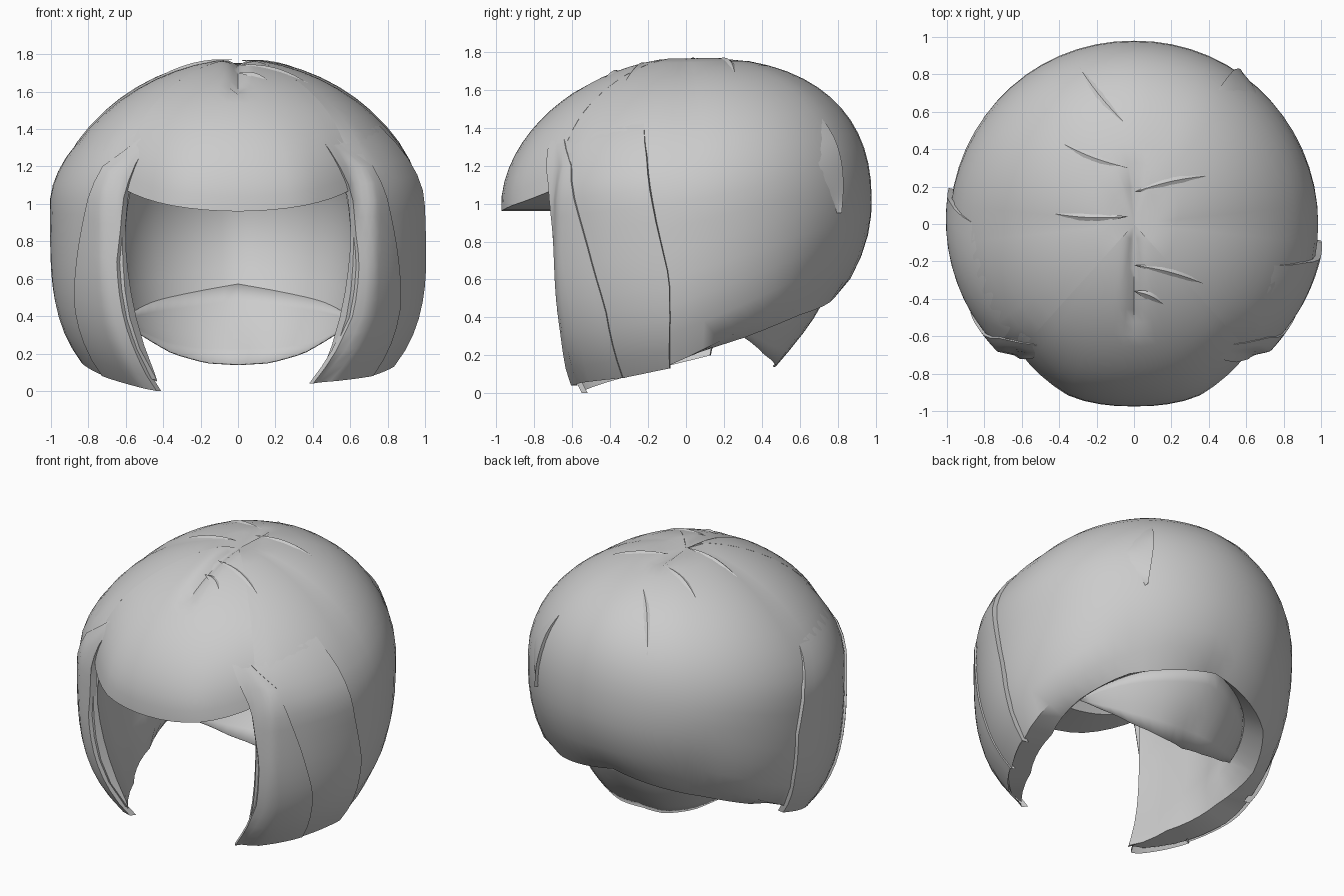
import bpy, bmesh, math
from mathutils import Vector

cube = bpy.data.objects.get("Cube")
if cube:
    bpy.data.objects.remove(cube, do_unlink=True)

hair = bpy.data.materials.new("hair_grey")
hair.use_nodes = True
GREY = (0.6, 0.6, 0.6, 1)
hair.diffuse_color = GREY
hair.node_tree.nodes["Principled BSDF"].inputs["Base Color"].default_value = GREY


def interp(table, a):
    """Piecewise linear lookup in a list of (key, value) pairs."""
    if a <= table[0][0]:
        return table[0][1]
    for (a0, v0), (a1, v1) in zip(table, table[1:]):
        if a <= a1:
            return v0 + (v1 - v0) * (a - a0) / (a1 - a0)
    return table[-1][1]


# Azimuth is in degrees from the front; negative is the -x side
OUTER = [(42, .925), (47, .98), (63, .985), (100, .985), (150, .985), (180, .98)]
FRINGE = [(0, .975), (20, .985), (34, .945), (42, .925)]
INNER = [(42, .91), (60, .79), (90, .69), (108, .69), (140, .77), (180, .86)]
INNER_CURL = [(42, .25), (108, .19), (180, .6)]
POWER = [(0, 1.83), (40, 1.85), (90, 1.8), (150, 2.35), (180, 2.45)]
CURL = [(42, .28), (65, .28), (85, .31), (105, .42), (120, .45), (180, .73)]
CURL_POWER = [(42, 3.5), (90, 4), (140, 2)]
RIM = [(42, .06), (60, .09), (85, .15), (103, .28), (125, .45), (153, .59), (180, .61)]
LIP_HEIGHT = [(42, .05), (60, .11), (90, .19), (113, .29), (137, .41), (180, .53)]
LIP_RADIUS = [(42, .72), (60, .65), (90, .67), (113, .77), (137, .81), (180, .79)]
INNER_RIM = [(42, .1), (60, .22), (83, .33), (108, .38), (140, .48), (180, .57)]
NECK_EDGE = [(108, .38), (120, .3), (140, .2), (160, .15), (180, .14)]
NECK_RADIUS = [(108, .63), (140, .54), (180, .46)]


def place(az, r, z):
    a = math.radians(az)
    return Vector((r * math.sin(a), -r * math.cos(a), z))


def dome(z, base, height, p):
    h = min(1, max(0, (z - base) / height))
    return (1 - h ** p) ** (1 / p)


def swing(az, z):
    """Turns the front corners inward towards their tips."""
    shift = 6 * max(0, 1 - z) ** 4 * max(0, 1 - abs(abs(az) - 42) / 30)
    return az - math.copysign(shift, az)


def outer_point(az, z, lift=0):
    b = abs(az)
    r = interp(FRINGE if b < 42 else OUTER, b)
    r += (.977 - r) * min(1, max(0, (z - 1.1) / .4))
    r *= dome(z, 1, .775, interp(POWER, b))
    r *= 1 - interp(CURL, b) * max(0, 1 - z) ** interp(CURL_POWER, b)
    return place(swing(az, z), r + lift, z)


def inner_point(az, z, front):
    b = abs(az)
    r = .71 + .18 * (b / 42) ** 2 if front else interp(INNER, b)
    r *= dome(z, .7, .9, 2.3) * (1 - interp(INNER_CURL, b) * max(0, 1 - z) ** 2)
    return place(swing(az, z), r, z)


def finish(name, bm, angle=40, thickness=0):
    bmesh.ops.remove_doubles(bm, verts=bm.verts, dist=.0005)
    bmesh.ops.recalc_face_normals(bm, faces=bm.faces)
    mesh = bpy.data.meshes.new(name)
    bm.to_mesh(mesh)
    bm.free()
    mesh.materials.append(hair)
    ob = bpy.data.objects.new(name, mesh)
    bpy.context.collection.objects.link(ob)
    if thickness:
        mod = ob.modifiers.new("thickness", 'SOLIDIFY')
        mod.thickness = thickness
        mod.offset = 0
    bpy.ops.object.select_all(action='DESELECT')
    ob.select_set(True)
    bpy.context.view_layer.objects.active = ob
    bpy.ops.object.shade_smooth_by_angle(angle=math.radians(angle))


def grid_faces(bm, rows):
    vs = [[bm.verts.new(p) for p in row] for row in rows]
    for a, b in zip(vs, vs[1:]):
        for i in range(len(a) - 1):
            bm.faces.new((a[i], a[i + 1], b[i + 1], b[i]))
    return vs


def shell(name, azimuths, front):
    """Thick shell: outer skin, undercut lip, inner lining and end walls."""
    n = 18
    steps = [(i / n) ** 1.8 for i in range(n + 1)]
    columns = []
    for az in azimuths:
        b = abs(az)
        zo = .96 + .11 * (b / 40) ** 2 if front else interp(RIM, b)
        zi = zo if front else interp(INNER_RIM, b)
        out = [outer_point(az, 1.775 - (1.775 - zo) * s) for s in steps]
        for p in out:  # parting groove along the crown
            if -.55 < p.y < .2:
                p.z -= .035 * math.exp(-(p.x / .035) ** 2)
        lining = [inner_point(az, 1.6 - (1.6 - zi) * s, front) for s in steps]
        if front:
            lip = out[-1].lerp(lining[-1], .5)
        else:
            z = interp(LIP_HEIGHT, b)
            lip = place(swing(az, z), interp(LIP_RADIUS, b), z)
        columns.append(out + [lip] + lining[::-1])
    bm = bmesh.new()
    vs = grid_faces(bm, columns)
    for col in (vs[0], vs[-1]):
        for i in range(n):
            bm.faces.new((col[i], col[i + 1], col[-2 - i], col[-1 - i]))
        bm.faces.new(col[n:n + 3])
    finish(name, bm, 50)


def spread(a0, a1, n):
    """Even azimuths, wrapped so that the -x side is negative."""
    angles = [a0 + (a1 - a0) * i / n for i in range(n + 1)]
    return [a if a <= 180 else a - 360 for a in angles]


# Main bob and fringe
shell("main_bob", spread(42, 318, 46), False)
shell("fringe", spread(-42, 42, 16), True)

# Nape piece hanging below the back rim
rows = []
for az in spread(108, 252, 24):
    b = abs(az)
    top = inner_point(az, interp(INNER_RIM, b), False)
    low = place(az, interp(NECK_RADIUS, b), interp(NECK_EDGE, b))
    bulge = .03 * (b - 108) / 72
    rows.append([top.lerp(low, t) + place(az, bulge * math.sin(math.pi * t), 0)
                 for t in (0, .2, .4, .6, .8, 1)])
bm = bmesh.new()
grid_faces(bm, rows)
finish("nape", bm, thickness=.008)


def lock(name, side, edge_a, edge_b, lift_a, lift_b):
    """Raised lock between two (height, azimuth) edges, listed upward."""
    n, m = 16, 8
    lo_a, lo_b, hi_a, hi_b = edge_a[0][0], edge_b[0][0], edge_a[-1][0], edge_b[-1][0]
    rows = []
    for i in range(n + 1):
        t = i / n
        za, zb = lo_a + (hi_a - lo_a) * t, lo_b + (hi_b - lo_b) * t
        fade = min(1, (1 - t) * 3.5)
        row = []
        for j in range(m + 1):
            s = j / m
            az = interp(edge_a, za) * (1 - s) + interp(edge_b, zb) * s
            lift = (lift_a + (lift_b - lift_a) * s) * fade + .005 - .02 * t ** 10
            row.append(outer_point(side * az, za + (zb - za) * s, lift))
        # tuck both long edges back into the shell
        sink = [outer_point(side * interp(e, z), z, -.02)
                for e, z in ((edge_a, za), (edge_b, zb))]
        rows.append([sink[0]] + row + [sink[1]])
    bm = bmesh.new()
    grid_faces(bm, rows)
    finish(name, bm, 35)


# Front and side locks
FRONT_L = [(.04, 38), (.2, 41), (.4, 43), (.7, 43), (1.07, 40), (1.46, 29)]
FRONT_R = [(.0, 44), (.2, 43), (.4, 43), (.7, 43), (1.07, 40), (1.38, 34)]
CREASE = [(.08, 66), (.45, 64), (.8, 58), (1.2, 50), (1.46, 31)]
REAR_L = [(.13, 84), (.4, 85), (.6, 85), (.9, 81), (1.25, 77), (1.5, 72)]
REAR_R = [(.2, 99), (.5, 101), (.8, 101), (1.1, 97), (1.4, 88)]
lock("left_front_lock", 1, FRONT_L, CREASE, .015, .01)
lock("left_side_lock", 1, CREASE, REAR_L, .0, .025)
lock("right_front_lock", -1, FRONT_R, CREASE, .015, .015)
lock("right_side_lock", -1, CREASE, REAR_R, .0, .02)
lock("left_back_lock", 1, [(.95, 144), (1.2, 136), (1.48, 147)],
     [(.95, 145), (1.2, 147), (1.48, 148)], -.008, .014)


def crown_point(x, y, lift):
    b = abs(math.degrees(math.atan2(x, -y)))
    p = interp(POWER, b)
    r = min(.999, math.hypot(x, y) / .977)
    return Vector((x, y, 1 + .775 * (1 - r ** p) ** (1 / p) + lift))


def strand(name, start, end, width, lift=.014):
    """Small tapered ridge lying on the crown."""
    a, b = Vector(start), Vector(end)
    side = Vector((a.y - b.y, b.x - a.x)).normalized() * width
    rows = []
    for i in range(9):
        t = i / 8
        w = math.sin(math.pi * t)
        mid = a.lerp(b, t) + side * w * .6
        pts = [mid + side * w * k for k in (-1, 0, 1)]
        rows.append([crown_point(p.x, p.y, h * w - .004)
                     for p, h in zip(pts, (0, lift, 0))])
    bm = bmesh.new()
    grid_faces(bm, rows)
    finish(name, bm, 20)


# Strands around the parting
for i, (start, end) in enumerate([
        ((.0, .17), (.42, .26)), ((.0, -.22), (.4, -.33)), ((.0, -.36), (.17, -.44)),
        ((-.03, .04), (-.46, .06)), ((-.03, .3), (-.4, .44)), ((-.03, .52), (-.32, .88))]):
    strand(f"crown_strand_{i + 1}", start, end, .025)
